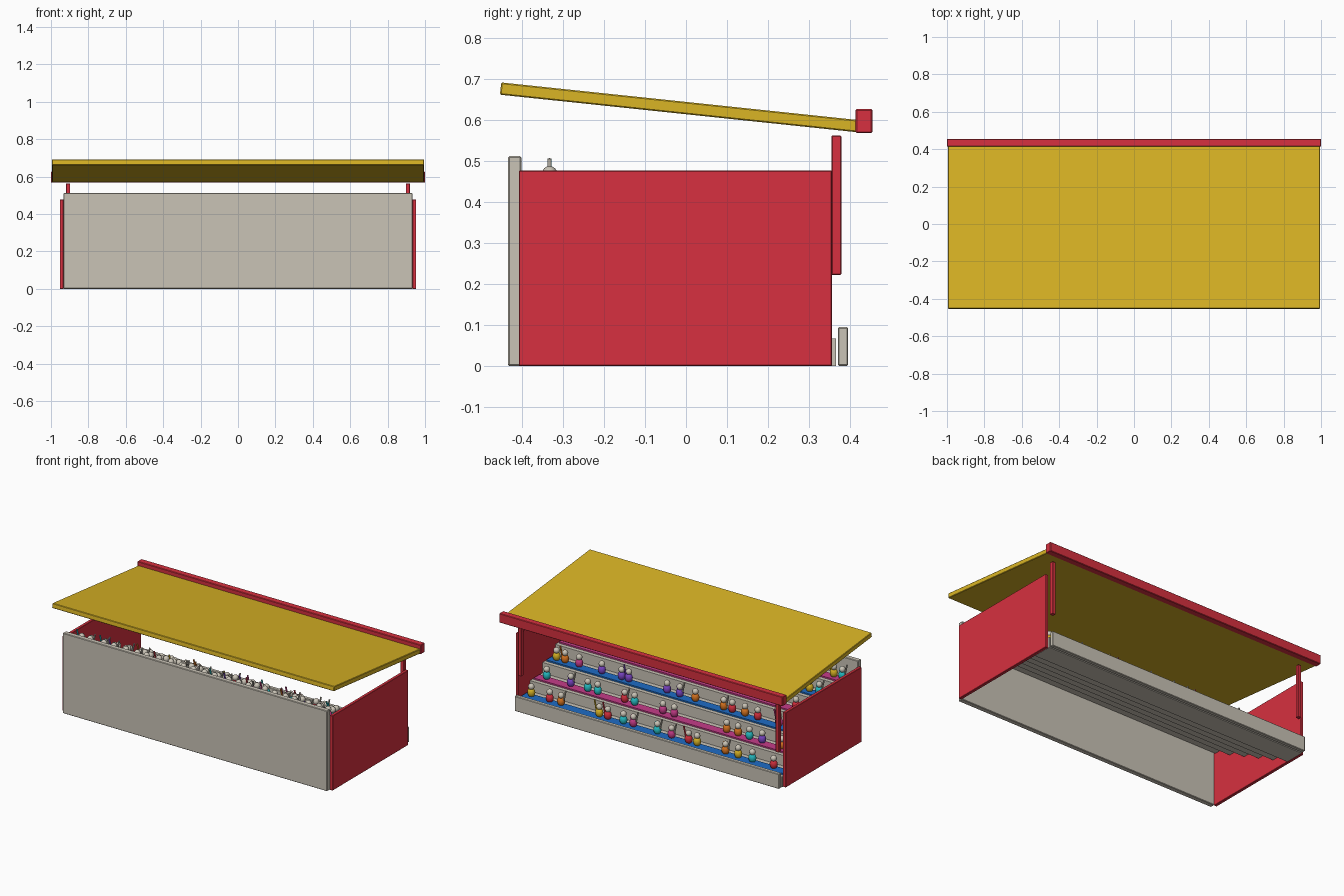
import bpy, bmesh, math, random
from mathutils import Matrix, Vector

random.seed(4)
cube = bpy.data.objects.get("Cube")
if cube:
    bpy.data.objects.remove(cube, do_unlink=True)


def material(name, r, g, b):
    m = bpy.data.materials.new(name)
    m.use_nodes = True
    m.diffuse_color = (r, g, b, 1)
    bsdf = next(n for n in m.node_tree.nodes if n.type == 'BSDF_PRINCIPLED')
    bsdf.inputs["Base Color"].default_value = (r, g, b, 1)
    return m


red = material("red", .68, .03, .05)
yellow = material("yellow", .70, .46, .018)
grey = material("warm_grey", .59, .55, .47)
blue = material("blue", .013, .15, .56)
magenta = material("magenta", .56, .045, .25)
teal = material("teal", .02, .52, .56)
purple = material("purple", .2, .06, .56)
orange = material("orange", .70, .18, .015)


def box(name, mat, x, y, z, bevel=.003, tilt=0):
    """Box from (low, high) ranges on each axis, optionally tilted about x."""
    bm = bmesh.new()
    size = [b - a for a, b in (x, y, z)]
    bmesh.ops.create_cube(bm, size=1, matrix=Matrix.Diagonal((*size, 1)))
    if bevel:
        bmesh.ops.bevel(bm, geom=bm.edges[:], offset=bevel, segments=1, affect='EDGES')
    mesh = bpy.data.meshes.new(name)
    bm.to_mesh(mesh)
    bm.free()
    mesh.materials.append(mat)
    ob = bpy.data.objects.new(name, mesh)
    ob.location = [(a + b) / 2 for a, b in (x, y, z)]
    ob.rotation_euler.x = tilt
    bpy.context.collection.objects.link(ob)
    return ob


# Walls around the stand
box("tall_wall", grey, (-.933, .933), (-.434, -.402), (0, .512))
box("low_wall", grey, (-.933, .933), (.371, .396), (0, .095))
for side, s in (("left", 1), ("right", -1)):
    box(side + "_panel", red, sorted((s * .933, s * .953)), (-.408, .356), (0, .477), .002)
    box(side + "_post", red, sorted((s * .897, s * .92)), (.355, .379), (.222, .562), .002)

# Sloping roof and its edge beam
slope = math.atan2(-.092, .875)
box("roof", yellow, (-.995, .995), (-.455, .425), (.616, .646), .003, slope)
box("roof_beam", red, (-1, 1), (.414, .455), (.568, .627))

# Stepped tiers with coloured seat strips
RUN, RISE, ROWS = .127, .067, 6
for i in range(ROWS):
    front = .366 - RUN * i
    box(f"tier_{i + 1}", grey, (-.933, .933), (front - RUN, front),
        (RISE * i, RISE * (i + 1)), 0)
    box(f"seat_strip_{i + 1}", magenta if i % 2 else blue, (-.925, .925),
        (front - .085, front - .025), (RISE * (i + 1), RISE * (i + 1) + .009), 0)


def spectator_mesh(mat, arm):
    """Egg body and round head, with an optional raised arm (arm = -1, 0 or 1)."""
    bm = bmesh.new()
    bmesh.ops.create_uvsphere(bm, u_segments=12, v_segments=8, radius=1,
                              matrix=Matrix.Translation((0, 0, .03)) @ Matrix.Diagonal((.024, .022, .03, 1)))
    if arm:
        a, b = Vector((arm * .02, 0, .042)), Vector((arm * .034, 0, .104))
        turn = (b - a).to_track_quat('Z', 'Y').to_matrix().to_4x4()
        bmesh.ops.create_cone(bm, cap_ends=True, segments=8, radius1=.005, radius2=.005,
                              depth=(b - a).length, matrix=Matrix.Translation((a + b) / 2) @ turn)
    body_faces = len(bm.faces)
    bmesh.ops.create_uvsphere(bm, u_segments=12, v_segments=8, radius=.019,
                              matrix=Matrix.Translation((0, 0, .067)))
    for n, f in enumerate(bm.faces):
        f.material_index = int(n >= body_faces)
        f.smooth = len(f.verts) < 8
    mesh = bpy.data.meshes.new("spectator_" + mat.name)
    bm.to_mesh(mesh)
    bm.free()
    mesh.materials.append(mat)
    mesh.materials.append(grey)
    return mesh


# Crowd: shirt colours by letter, positions across each row in hundredths
shirts = dict(r=red, y=yellow, m=magenta, t=teal, p=purple, o=orange)
crowd = {(k, a): spectator_mesh(m, a) for k, m in shirts.items() for a in (-1, 0, 1)}
rows = [
    ("yroyrtmtmryoytr", (88, 75, 67, 40, 34, 23, 16, -1, -11, -23, -29, -49, -58, -68, -83)),
    ("tpttrtmmootpo", (86, 69, 57, 50, 31, 24, 4, -4, -41, -49, -57, -66, -80)),
    ("yompppppoorormr", (88, 82, 72, 56, 42, 37, 10, 1, -10, -30, -36, -45, -54, -69, -80)),
]
for i in range(ROWS):
    if i < len(rows):
        people = [(k, x / 100) for k, x in zip(*rows[i])]
    else:
        # Upper rows: irregularly filled seats
        people = [(random.choice("rymtpo"), -.88 + .08 * n + random.uniform(-.014, .014))
                  for n in range(23) if random.random() < .8]
    for k, x in people:
        arm = random.choice((-1, 0, 0, 1))
        ob = bpy.data.objects.new("spectator", crowd[k, arm])
        ob.location = (x, .302 - RUN * i, RISE * (i + 1))
        bpy.context.collection.objects.link(ob)
